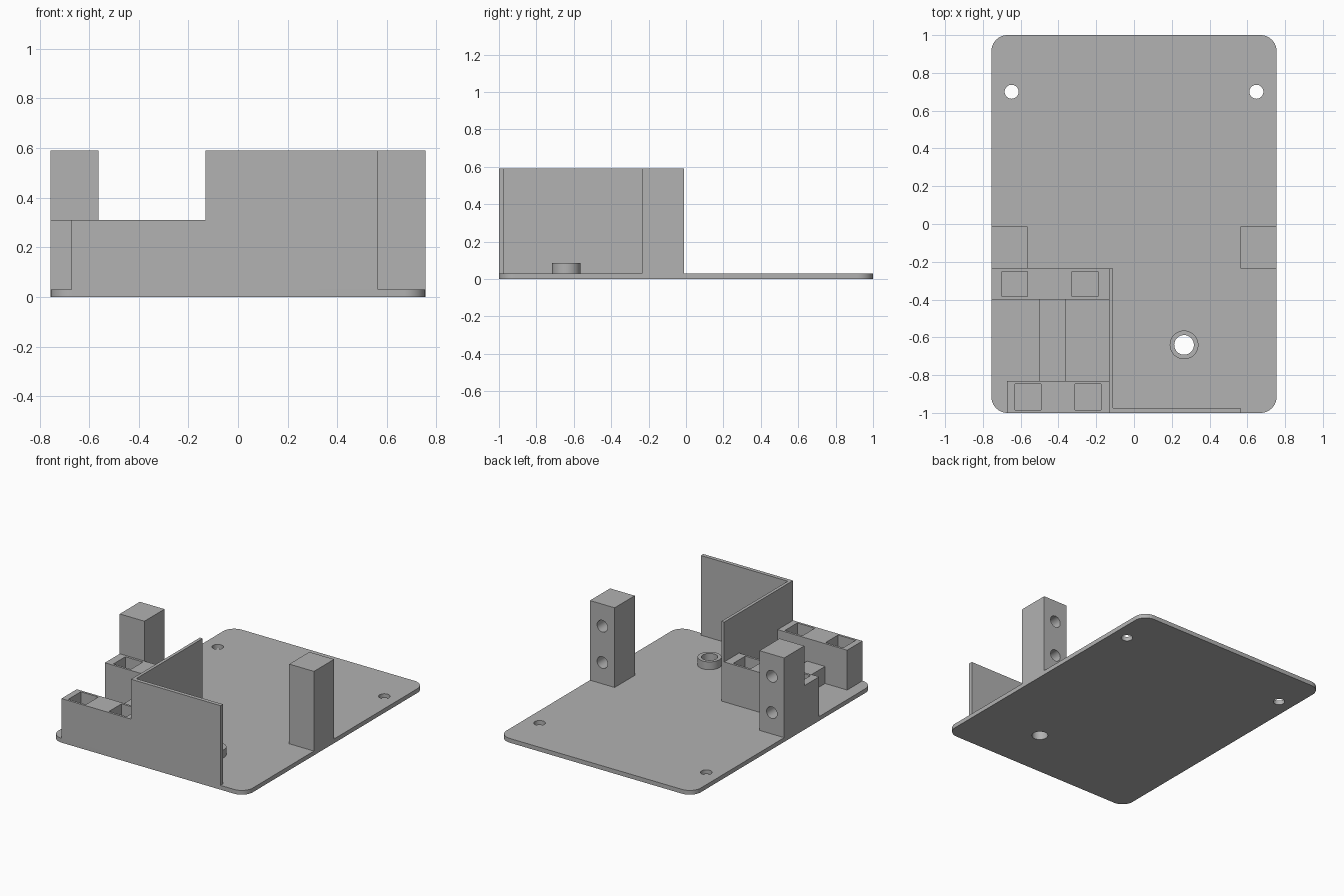
import bpy
import bmesh
from mathutils import Matrix, Vector

cube = bpy.data.objects.get("Cube")
if cube:
    bpy.data.objects.remove(cube, do_unlink=True)

grey = bpy.data.materials.new("plain_grey")
grey.use_nodes = True
colour = (0.445, 0.445, 0.445, 1)
grey.diffuse_color = colour
grey.node_tree.nodes["Principled BSDF"].inputs["Base Color"].default_value = colour

BASE = 0.03      # plate thickness
TOP = 0.59       # walls and posts
LOW = 0.31       # socket blocks
HALF = 0.755     # half the plate width


def finish(name, bm):
    mesh = bpy.data.meshes.new(name)
    bm.to_mesh(mesh)
    bm.free()
    mesh.materials.append(grey)
    obj = bpy.data.objects.new(name, mesh)
    bpy.context.collection.objects.link(obj)
    return obj


def box(name, x, y, z, corner=0):
    """Box between (low, high) pairs, with optional rounded upright edges."""
    bm = bmesh.new()
    bmesh.ops.create_cube(bm, size=1)
    for v in bm.verts:
        v.co = Vector([lo + (c + 0.5) * (hi - lo) for c, (lo, hi) in zip(v.co, (x, y, z))])
    if corner:
        upright = [e for e in bm.edges if abs(e.verts[0].co.z - e.verts[1].co.z) > 0.01]
        bmesh.ops.bevel(bm, geom=upright, offset=corner, segments=10, profile=0.5, affect='EDGES')
    return finish(name, bm)


def rod(name, centre, radius, length, axis='Z'):
    bm = bmesh.new()
    turn = Matrix.Rotation(1.5707963, 4, 'X') if axis == 'Y' else Matrix()
    bmesh.ops.create_cone(bm, cap_ends=True, segments=40, radius1=radius, radius2=radius,
                          depth=length, matrix=Matrix.Translation(centre) @ turn)
    return finish(name, bm)


def cut(target, cutters):
    """Subtract every cutter from the target, then discard it."""
    bpy.context.view_layer.objects.active = target
    for c in cutters:
        c.hide_render = True
        mod = target.modifiers.new("cut", 'BOOLEAN')
        mod.operation = 'DIFFERENCE'
        mod.solver = 'EXACT'
        mod.object = c
        bpy.ops.object.modifier_apply(modifier=mod.name)
        bpy.data.objects.remove(c, do_unlink=True)


def smooth(obj):
    bpy.ops.object.select_all(action='DESELECT')
    obj.select_set(True)
    bpy.context.view_layer.objects.active = obj
    bpy.ops.object.shade_smooth_by_angle(angle=0.6)


# Base plate with two mounting holes and the hole below the boss
boss_at = (0.265, -0.64)
plate = box("base_plate", (-HALF, HALF), (-1, 1), (0, BASE), corner=0.085)
cut(plate, [rod("hole", (s * 0.648, 0.70, 0), 0.037, 0.2) for s in (-1, 1)]
    + [rod("hole", (*boss_at, 0), 0.052, 0.2)])
smooth(plate)

# Hollow boss
boss = rod("boss", (*boss_at, (BASE + 0.085) / 2), 0.076, 0.085 - BASE)
cut(boss, [rod("bore", (*boss_at, 0), 0.052, 0.4)])
smooth(boss)

# Two tall posts with blind screw holes in their back faces
for side, s in (("left", 1), ("right", -1)):
    xs = sorted((s * 0.563, s * HALF))
    post = box(side + "_post", xs, (-0.235, -0.012), (BASE, TOP))
    cut(post, [rod("screw_hole", (sum(xs) / 2, -0.012, z), 0.041, 0.26, 'Y')
               for z in (0.18, 0.435)])
    smooth(post)

# Thin walls: one along the front edge, one running back from it,
# and the foot that squares off the rounded plate corner at the front block
box("front_wall", (-0.13, 0.565), (-1, -0.973), (BASE, TOP))
box("divider_wall", (-0.132, -0.11), (-1, -0.235), (BASE, TOP))

# Low blocks with two square sockets each
blocks = (
    ("front_socket_block", -0.672, (-1, -0.83), (-0.63, -0.313)),
    ("rear_socket_block", -HALF, (-0.40, -0.235), (-0.70, -0.328)),
)
for name, start, ys, sockets in blocks:
    block = box(name, (start, -0.132), ys, (BASE, LOW))
    cut(block, [box("socket", (x, x + 0.137), (ys[0] + 0.016, ys[1] - 0.016), (0.1, 0.5))
                for x in sockets])

# Low bar joining the two blocks
box("joining_bar", (-0.50, -0.36), (-0.83, -0.40), (BASE, 0.15))
